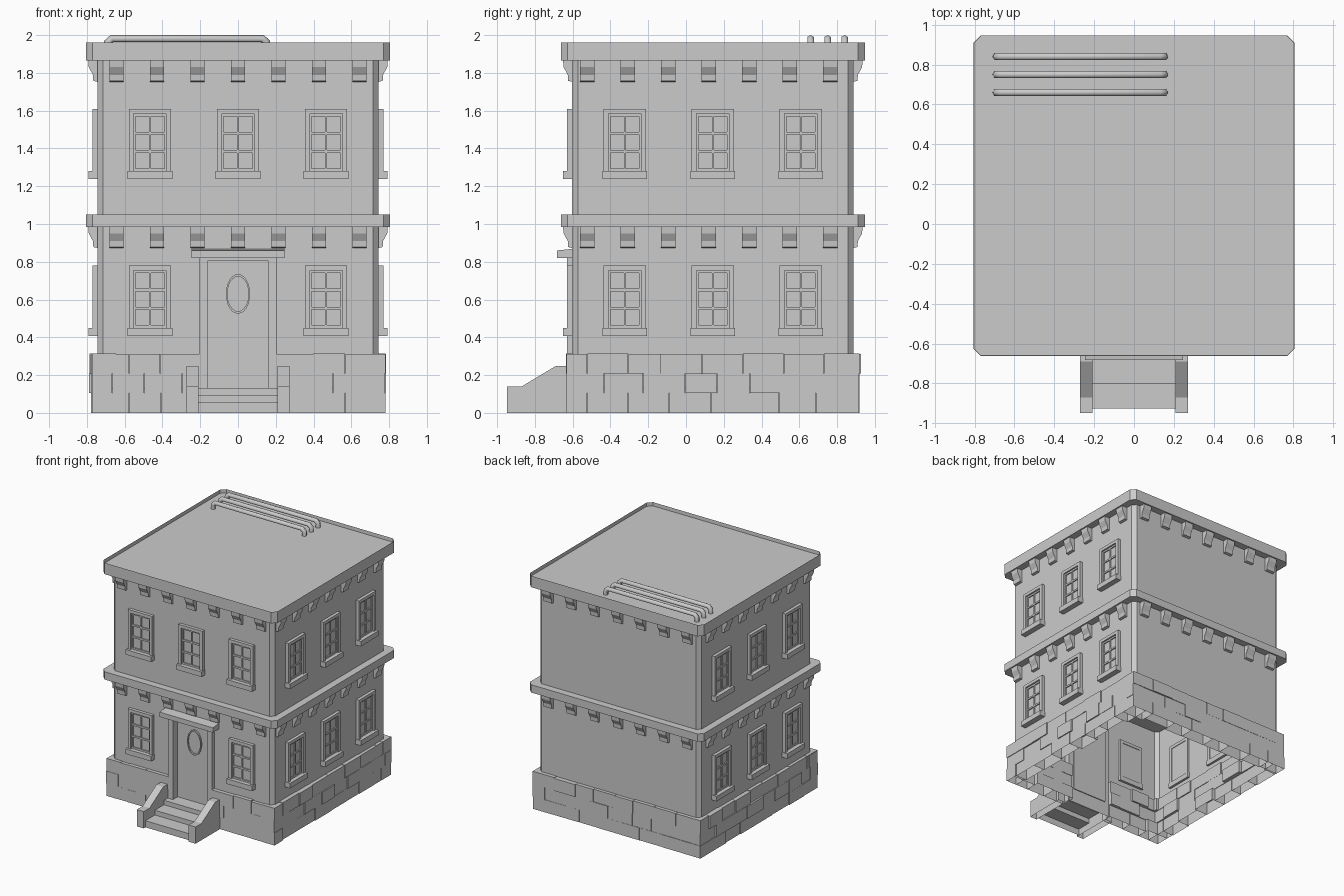
import bpy, bmesh, math, random
from mathutils import Vector

if "Cube" in bpy.data.objects:
    bpy.data.objects.remove(bpy.data.objects["Cube"])

random.seed(7)
C, H = 0.142, 0.745           # building centre in y, half width of the walls


def place(k, u, d, z):
    """Wall coordinates (along, outward, up) on side k: front, right, back, left."""
    x, y = u, -H - d
    for _ in range(k):
        x, y = -y, x
    return Vector((x, y + C, z))


def finish(bm, name):
    bmesh.ops.recalc_face_normals(bm, faces=bm.faces)
    me = bpy.data.meshes.new(name)
    bm.to_mesh(me)
    bm.free()
    ob = bpy.data.objects.new(name, me)
    bpy.context.collection.objects.link(ob)
    return ob


def prism(bm, k, u0, u1, profile, closed=True):
    """Extrude a (d, z) profile along a wall; the last side may stay open."""
    a = [bm.verts.new(place(k, u0, d, z)) for d, z in profile]
    b = [bm.verts.new(place(k, u1, d, z)) for d, z in profile]
    bm.faces.new(a)
    bm.faces.new(b[::-1])
    n = len(a)
    for i in range(n if closed else n - 1):
        j = (i + 1) % n
        bm.faces.new((a[i], b[i], b[j], a[j]))


def box(bm, k, u0, u1, d0, d1, z0, z1, closed=True):
    prism(bm, k, u0, u1, [(d0, z0), (d0, z1), (d1, z1), (d1, z0)], closed)


def octagon(h, c):
    """Square of half width h with chamfered corners, first edge at the front."""
    q = h - c
    pts = [(-q, -h), (q, -h), (h, -q), (h, q), (q, h), (-q, h), (-h, q), (-h, -q)]
    return [(x, y + C) for x, y in pts]


def ring_loops(bm, pts, z0, z1, skip=()):
    lo = [bm.verts.new((x, y, z0)) for x, y in pts]
    hi = [bm.verts.new((x, y, z1)) for x, y in pts]
    for i in range(len(pts)):
        if i not in skip:
            j = (i + 1) % len(pts)
            bm.faces.new((lo[i], lo[j], hi[j], hi[i]))
    return lo, hi


# walls: open shells, the lower one with a door opening
bm = bmesh.new()
ring_loops(bm, octagon(H, 0.03), 1.04, 1.88)
finish(bm, "upper_walls")

bm = bmesh.new()
lo, hi = ring_loops(bm, octagon(H, 0.03), 0.13, 0.99, skip=(0,))
hole = [bm.verts.new(place(0, u, 0, z)) for u, z in
        ((-0.16, 0.13), (-0.16, 0.81), (0.16, 0.81), (0.16, 0.13))]
bm.faces.new([lo[0]] + hole + [lo[1], hi[1], hi[0]])
finish(bm, "lower_walls")

# cornices, the top one hollowed to a parapet around the roof
for name, z0, z1, rim in (("floor_cornice", 0.985, 1.05, False),
                          ("roof_cornice", 1.865, 1.96, True)):
    bm = bmesh.new()
    lo, hi = ring_loops(bm, octagon(0.805, 0.036), z0, z1)
    bm.faces.new(lo[::-1])
    top = bm.faces.new(hi)
    if rim:
        bmesh.ops.inset_individual(bm, faces=[top], thickness=0.033)
        bmesh.ops.inset_individual(bm, faces=[top], thickness=0.002, depth=-0.03)
    finish(bm, name)

# brackets under both cornices
bm = bmesh.new()
for k, shift in enumerate((0, -0.022, 0, 0.022)):
    for z in (0.985, 1.865):
        for i in range(-3, 4):
            u = i * 0.2145 + shift
            prism(bm, k, u - 0.038, u + 0.038,
                  [(0, z), (0.048, z), (0.045, z - 0.035), (0.023, z - 0.075),
                   (0.021, z - 0.107), (0, z - 0.112)], closed=False)
finish(bm, "brackets")


# windows
def window(bm, k, u, z):
    w, h, f = 0.112, 0.33, 0.026
    for s in (-1, 1):                                        # side casings
        a, b = sorted((u + s * w, u + s * (w - f)))
        box(bm, k, a, b, -0.015, 0.026, z, z + h)
    box(bm, k, u - w + f, u + w - f, -0.015, 0.026, z + h - f, z + h)
    box(bm, k, u - w - 0.006, u + w + 0.006, -0.02, 0.047, z - 0.042, z)
    box(bm, k, u - w + f, u + w - f, -0.01, 0.004, z, z + h - f)  # glass
    iw, ih = w - f, h - f
    for x in (-iw + 0.005, 0, iw - 0.005):                   # glazing bars
        box(bm, k, u + x - 0.005, u + x + 0.005, 0, 0.013, z, z + ih)
    for i in range(4):
        zz = z + 0.007 + i * (ih - 0.014) / 3
        box(bm, k, u - iw, u + iw, 0, 0.013, zz - 0.007, zz + 0.007)


bm = bmesh.new()
for k in (0, 1, 3):
    for u in (-0.466, 0, 0.466):
        window(bm, k, u, 1.28)
        if k or u:
            window(bm, k, u, 0.45)
finish(bm, "windows")

# rough stone base, three staggered courses of blocks
bm = bmesh.new()
for k in range(4):
    for row in range(3):
        spans = [(-0.775, -0.2), (0.2, 0.775)] if k == 0 else [(-0.775, 0.775)]
        for start, end in spans:
            u = start
            while u < end - 0.001:
                first = 0.11 if (row + k) % 2 else 0.2
                step = first if u == start else random.uniform(0.16, 0.23)
                v = end if u + step > end - 0.08 else u + step
                out = random.uniform(0.024, 0.033) + (0.01 if random.random() < 0.12 else 0)
                top = row * 0.104 + 0.104 + (random.uniform(-0.004, 0.004) if row == 2 else 0)
                d_in, z0 = -random.uniform(0.06, 0.1), row * 0.104
                # profile ends on the underside, left open on the lowest course
                box(bm, k, u + 0.001, v - 0.001, d_in, out, z0, top, closed=row > 0)
                u = v
finish(bm, "stone_base")

# door surround and recess
bm = bmesh.new()
for s in (-1, 1):
    a, b = sorted((s * 0.16, s * 0.203))
    box(bm, 0, a, b, -0.05, 0.028, 0.12, 0.82)
box(bm, 0, -0.16, 0.16, -0.05, 0.028, 0.808, 0.82)
prism(bm, 0, -0.246, 0.246, [(0, 0.82), (0.08, 0.82), (0.08, 0.86), (0, 0.868)])
finish(bm, "door_surround")

bm = bmesh.new()
box(bm, 0, -0.16, 0.16, -0.06, -0.035, 0.12, 0.81)
finish(bm, "door")

# oval door window with a raised rim
bm = bmesh.new()
loops = []
N = 24
for r, d in ((1, -0.04), (1, -0.022), (0.88, -0.022), (0.88, -0.032)):
    loops.append([bm.verts.new(place(0, 0.064 * r * math.cos(2 * math.pi * i / N), d,
                  0.63 + 0.105 * r * math.sin(2 * math.pi * i / N))) for i in range(N)])
for a, b in zip(loops, loops[1:]):
    for i in range(N):
        j = (i + 1) % N
        bm.faces.new((a[i], a[j], b[j], b[i]))
bm.faces.new(loops[-1])
finish(bm, "door_oval_window")


# front steps with sloping side walls (profiles given in world y)
def stair_part(name, spans, profile):
    bm = bmesh.new()
    for a, b in spans:
        prism(bm, 0, a, b, [(-y + C - H, z) for y, z in profile], closed=False)
    finish(bm, name)


stair_part("steps", [(-0.21, 0.21)],
           [(-0.925, 0), (-0.925, 0.055), (-0.80, 0.055), (-0.80, 0.095),
            (-0.68, 0.095), (-0.68, 0.132), (-0.55, 0.132), (-0.55, 0)])
stair_part("step_side_walls", [(-0.272, -0.208), (0.208, 0.272)],
           [(-0.948, 0), (-0.948, 0.14), (-0.87, 0.14), (-0.69, 0.248),
            (-0.60, 0.248), (-0.60, 0)])

# roof pipes with bent ends
for n, y in enumerate((0.66, 0.75, 0.84)):
    cu = bpy.data.curves.new("roof_pipe", 'CURVE')
    cu.dimensions = '3D'
    cu.bevel_depth = 0.02
    cu.bevel_resolution = 1
    path = [(-0.69, 1.925), (-0.69, 1.962), (-0.668, 1.981),
            (0.13, 1.981), (0.152, 1.962), (0.152, 1.925)]
    sp = cu.splines.new('POLY')
    sp.points.add(len(path) - 1)
    for p, (x, z) in zip(sp.points, path):
        p.co = (x, y, z, 1)
    ob = bpy.data.objects.new(f"roof_pipe_{n + 1}", cu)
    bpy.context.collection.objects.link(ob)
    bpy.ops.object.select_all(action='DESELECT')
    ob.select_set(True)
    bpy.context.view_layer.objects.active = ob
    bpy.ops.object.convert(target='MESH')
    ob.data.shade_flat()
